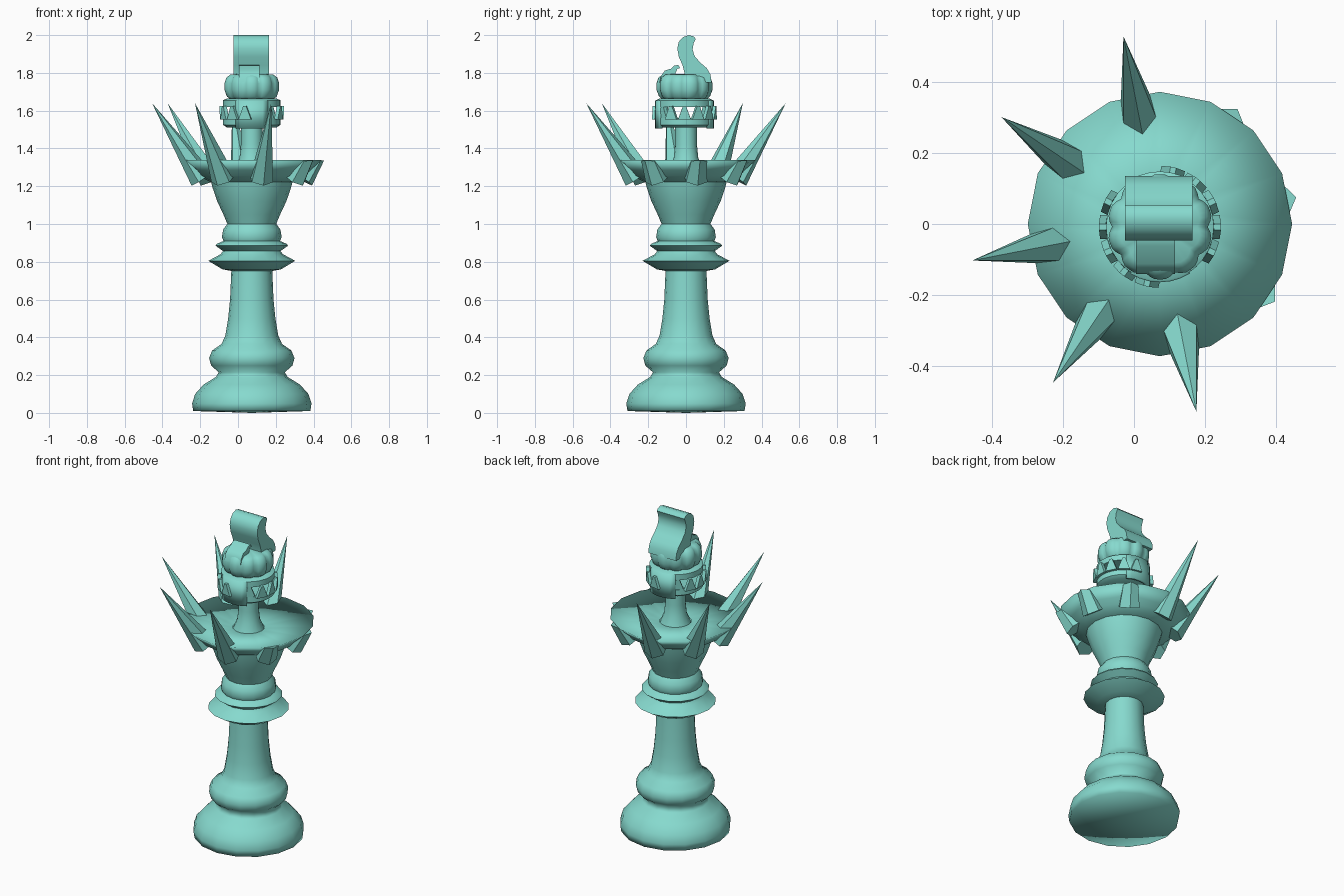
import bpy, bmesh, math
from mathutils import Vector, Matrix

cube = bpy.data.objects.get("Cube")
if cube:
    bpy.data.objects.remove(cube, do_unlink=True)

AXIS = Vector((0.073, 0, 0))
teal = bpy.data.materials.new("teal")
teal.use_nodes = True
teal.diffuse_color = (0.24, 0.70, 0.62, 1)
teal.node_tree.nodes["Principled BSDF"].inputs["Base Color"].default_value = teal.diffuse_color


def finish(name, bm, offset=AXIS, smooth=None, recalc=True):
    """Turn a bmesh into an object; smooth is an angle in degrees."""
    if recalc:
        bmesh.ops.recalc_face_normals(bm, faces=bm.faces)
    mesh = bpy.data.meshes.new(name)
    bm.to_mesh(mesh)
    bm.free()
    mesh.materials.append(teal)
    ob = bpy.data.objects.new(name, mesh)
    ob.location = offset
    bpy.context.collection.objects.link(ob)
    if smooth:
        bpy.ops.object.select_all(action='DESELECT')
        ob.select_set(True)
        bpy.context.view_layer.objects.active = ob
        bpy.ops.object.shade_smooth_by_angle(angle=math.radians(smooth))
    return ob


def lathe(name, profile, sides=16, lobes=0, offset=AXIS, smooth=180):
    """Revolve (radius, height) pairs; lobes presses grooves into the sides."""
    bm = bmesh.new()
    rings = []
    for r, z in profile:
        if r == 0:
            rings.append([bm.verts.new((0, 0, z))] * sides)
            continue
        ring = []
        for i in range(sides):
            a = math.tau * i / sides
            k = r * (1 - 0.09 * abs(math.cos(lobes * a / 2)) ** 6) if lobes else r
            ring.append(bm.verts.new((k * math.cos(a), k * math.sin(a), z)))
        rings.append(ring)
    for low, high in zip(rings, rings[1:]):
        for i in range(sides):
            j = (i + 1) % sides
            corners = dict.fromkeys((low[i], low[j], high[j], high[i]))
            bm.faces.new(list(corners))
    return finish(name, bm, offset, smooth)


def ribbon(name, outline, x0, x1):
    """Extrude a (y, z) outline along x."""
    bm = bmesh.new()
    face = bm.faces.new([bm.verts.new((x0, y, z)) for y, z in outline])
    out = bmesh.ops.extrude_face_region(bm, geom=[face])["geom"]
    bmesh.ops.translate(bm, vec=(x1 - x0, 0, 0),
                        verts=[v for v in out if isinstance(v, bmesh.types.BMVert)])
    return finish(name, bm, Vector(), 50)


# Turned body
lathe("base_and_stem", [
    (0, 0), (0.31, 0.01), (0.316, 0.05), (0.30, 0.10), (0.255, 0.15), (0.19, 0.19),
    (0.175, 0.215), (0.215, 0.25), (0.226, 0.29), (0.21, 0.33), (0.16, 0.365),
    (0.14, 0.41), (0.125, 0.50), (0.115, 0.60), (0.108, 0.76)])
lathe("lower_collar", [
    (0.10, 0.75), (0.155, 0.76), (0.23, 0.805), (0.165, 0.84), (0.15, 0.86)], smooth=50)
lathe("upper_collar", [
    (0.15, 0.855), (0.192, 0.885), (0.185, 0.895), (0.15, 0.91), (0.158, 0.93),
    (0.152, 0.97), (0.13, 1.0), (0.11, 1.0)], smooth=50)
lathe("bell", [(0.125, 0.99), (0.15, 1.05), (0.183, 1.12), (0.207, 1.19), (0.216, 1.225)])
lathe("crown_dish", [
    (0.20, 1.22), (0.225, 1.225), (0.285, 1.255), (0.31, 1.285), (0.372, 1.34),
    (0.09, 1.30)])
lathe("neck", [(0.09, 1.29), (0.065, 1.35), (0.058, 1.42), (0.058, 1.53)])

# Crown spikes: five tall, three broken off level with the dish
foot, tip = Vector((0.27, 0, 1.24)), Vector((0.538, 0, 1.64))
for n in range(8):
    broken = n >= 5
    axis = tip - foot
    bm = bmesh.new()
    bmesh.ops.create_cone(bm, cap_ends=True, segments=6, radius1=0.066, radius2=0,
                          depth=axis.length)
    spin = Matrix.Rotation(math.radians(101 + 45 * n), 4, 'Z')
    lean = Matrix.Rotation(math.atan2(axis.x, axis.z), 4, 'Y')
    turn = Matrix.Rotation(math.radians(30), 4, 'Z')
    place = Matrix.Translation((foot + tip) / 2) @ lean @ turn
    bmesh.ops.transform(bm, matrix=place, verts=bm.verts)
    if broken:
        cut = bmesh.ops.bisect_plane(bm, geom=bm.verts[:] + bm.edges[:] + bm.faces[:],
                                     plane_co=(0.372, 0, 1.335), plane_no=(-0.14, 0, 1),
                                     clear_outer=True)
        rim = [e for e in cut["geom_cut"] if isinstance(e, bmesh.types.BMEdge)]
        bmesh.ops.holes_fill(bm, edges=rim)
    bmesh.ops.transform(bm, matrix=spin, verts=bm.verts)
    finish(("broken_spike_" if broken else "spike_") + str(n + 1), bm)

# Head: cup with upright teeth carrying a ring
HEAD = Vector((0.073, -0.008, 0))
lathe("cup", [(0, 1.515), (0.13, 1.51), (0.152, 1.525), (0.152, 1.56), (0.13, 1.56),
              (0, 1.545)], 28, offset=HEAD, smooth=40)
lathe("upper_ring", [(0, 1.625), (0.152, 1.62), (0.152, 1.655), (0.13, 1.665),
                     (0, 1.665)], 28, offset=HEAD, smooth=40)
bm = bmesh.new()
COUNT = 14


def on_wall(step, z):
    a = math.tau * step / COUNT
    return bm.verts.new((0.152 * math.cos(a), 0.152 * math.sin(a), z))


for n in range(COUNT):
    bm.faces.new([on_wall(n - 0.5, 1.555), on_wall(n + 0.5, 1.555),
                  on_wall(n + 0.12, 1.625), on_wall(n - 0.12, 1.625)])
teeth = finish("cup_teeth", bm, HEAD)
solid = teeth.modifiers.new("thickness", 'SOLIDIFY')
solid.thickness = 0.02

# Curved solid shields over the front and back of the cup
for name, middle in (("front_shield", -90), ("back_shield", 90)):
    bm = bmesh.new()
    columns = []
    for k in range(7):
        a = math.radians(middle - 33 + 11 * k)
        columns.append([bm.verts.new((0.156 * math.cos(a), 0.156 * math.sin(a), z))
                        for z in (1.505, 1.655)])
    for p, q in zip(columns, columns[1:]):
        bm.faces.new((p[0], q[0], q[1], p[1]))
    shield = finish(name, bm, HEAD, 30)
    shield.modifiers.new("thickness", 'SOLIDIFY').thickness = 0.015

# Lobed bulb
lathe("lobed_bulb", [(0, 1.65), (0.11, 1.655), (0.135, 1.675), (0.148, 1.71),
                     (0.148, 1.745), (0.138, 1.775), (0.115, 1.792), (0, 1.795)],
      60, lobes=10, offset=HEAD, smooth=50)

# Curled plumes on the bulb
ribbon("tall_plume", [
    (0.0, 1.75), (0.135, 1.75), (0.13, 1.79), (0.11, 1.825), (0.075, 1.855),
    (0.045, 1.89), (0.035, 1.925), (0.04, 1.955), (0.052, 1.98), (0.04, 1.993),
    (0.015, 2.0), (-0.015, 1.99), (-0.038, 1.965), (-0.046, 1.93), (-0.038, 1.885),
    (-0.018, 1.84), (-0.008, 1.80)], -0.025, 0.165)
ribbon("small_plume", [
    (-0.05, 1.75), (-0.14, 1.75), (-0.132, 1.785), (-0.112, 1.812), (-0.08, 1.822),
    (-0.062, 1.838), (-0.042, 1.842), (-0.03, 1.825), (-0.045, 1.823),
    (-0.055, 1.80)], 0.005, 0.115)
